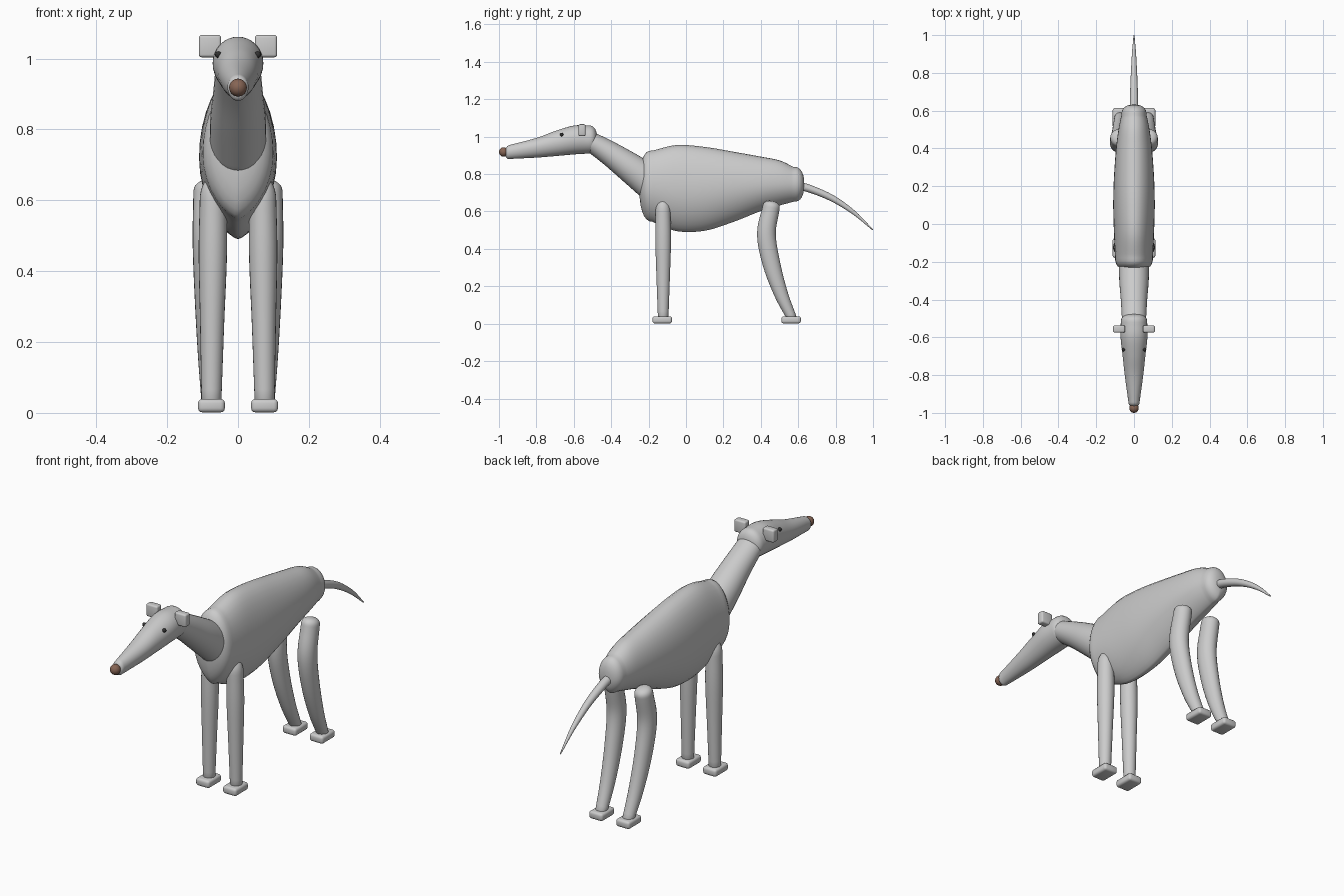
import bpy, bmesh, math
from mathutils import Vector

if "Cube" in bpy.data.objects:
    bpy.data.objects.remove(bpy.data.objects["Cube"])


def finish(name, bm, mat=None, smooth=True):
    bmesh.ops.recalc_face_normals(bm, faces=bm.faces)
    me = bpy.data.meshes.new(name)
    bm.to_mesh(me)
    bm.free()
    ob = bpy.data.objects.new(name, me)
    bpy.context.collection.objects.link(ob)
    for p in me.polygons:
        p.use_smooth = smooth
    if mat:
        me.materials.append(mat)
    return ob


def material(name, rgb):
    m = bpy.data.materials.new(name)
    m.diffuse_color = (*rgb, 1)
    m.use_nodes = True
    m.node_tree.nodes["Principled BSDF"].inputs["Base Color"].default_value = m.diffuse_color
    return m


def spline(keys, steps=6):
    # Catmull-Rom through tuples (x, y, z, half width, up, down)
    ks = [Vector(k) for k in keys]
    ks = [2 * ks[0] - ks[1]] + ks + [2 * ks[-1] - ks[-2]]
    out = []
    for i in range(1, len(ks) - 2):
        a, b, c, d = ks[i - 1:i + 3]
        for s in range(steps):
            t = s / steps
            out.append(0.5 * (2 * b + (c - a) * t + (2 * a - 5 * b + 4 * c - d) * t * t
                              + (3 * b - a - 3 * c + d) * t ** 3))
    return out + [ks[-2]]


def loft(name, keys, caps, power=1.0, upright=False, n=32):
    # Skin of egg-shaped rings with rounded ends; caps = ((depth, roundness), ...)
    pts = spline(keys)
    pos = [Vector(p[:3]) for p in pts]
    last = len(pts) - 1
    rings = []
    for i, p in enumerate(pts):
        t = (pos[min(i + 1, last)] - pos[max(i - 1, 0)]).normalized()
        up = Vector((0, 0, 1)) if upright else Vector((1, 0, 0)).cross(t).normalized()
        rings.append((pos[i], up, p[3], p[4], p[5]))

    def cap(ring, direction, depth, q):
        c, up, w, u, d = ring
        out = []
        for k in range(1, 8):
            a = math.sin(k / 7 * math.pi / 2)
            s = max((1 - min(a, 1) ** q) ** (1 / q), 0.01) if k < 7 else 0.01
            out.append((c + direction * depth * a, up, w * s, u * s, d * s))
        return out

    first = cap(rings[0], (pos[0] - pos[1]).normalized(), *caps[0])
    end = cap(rings[-1], (pos[-1] - pos[-2]).normalized(), *caps[1])
    rings = first[::-1] + rings + end
    bm = bmesh.new()
    loops = []
    for c, up, w, u, d in rings:
        loop = []
        for j in range(n):
            a = 2 * math.pi * j / n
            cs, sn = math.cos(a), math.sin(a)
            x = w * math.copysign(abs(cs) ** (power if sn < 0 else 1), cs)
            loop.append(bm.verts.new(c + Vector((x, 0, 0)) + up * sn * (u if sn > 0 else d)))
        loops.append(loop)
    for a, b in zip(loops, loops[1:]):
        for j in range(n):
            bm.faces.new((a[j], a[(j + 1) % n], b[(j + 1) % n], b[j]))
    bm.faces.new(loops[0])
    bm.faces.new(loops[-1])
    return finish(name, bm)


def upright_keys(rows):
    # rows: y, widest height, half width, top, bottom
    return [(0, y, m, w, t - m, m - b) for y, m, w, t, b in rows]


def block(name, loc, size, bevel):
    bm = bmesh.new()
    bmesh.ops.create_cube(bm, size=1)
    bmesh.ops.scale(bm, vec=size, verts=bm.verts)
    bmesh.ops.bevel(bm, geom=bm.edges[:], offset=bevel, segments=3, profile=0.5, affect='EDGES')
    bmesh.ops.translate(bm, vec=loc, verts=bm.verts)
    ob = finish(name, bm)
    bpy.ops.object.select_all(action='DESELECT')
    ob.select_set(True)
    bpy.context.view_layer.objects.active = ob
    bpy.ops.object.shade_smooth_by_angle(angle=math.radians(35))


def ball(name, loc, r, mat):
    bm = bmesh.new()
    bmesh.ops.create_uvsphere(bm, u_segments=24, v_segments=14, radius=r)
    bmesh.ops.translate(bm, vec=loc, verts=bm.verts)
    finish(name, bm, mat)


brown = material("nose_brown", (0.24, 0.13, 0.09))
dark = material("eye_dark", (0.03, 0.03, 0.03))

# Deep-chested body
loft("body", upright_keys([
    (-.18, .73, .100, .925, .545), (-.05, .72, .106, .955, .495), (.10, .72, .110, .945, .497),
    (.25, .73, .106, .920, .543), (.40, .74, .095, .893, .602), (.50, .745, .082, .873, .632),
    (.575, .745, .067, .838, .652)]), ((.07, 2.5), (.057, 2.5)), power=1.4, upright=True)

# Neck
loft("neck", [(0, -.19, .755, .080, .092, .092), (0, -.30, .835, .078, .079, .079),
              (0, -.40, .905, .070, .066, .066), (0, -.50, .968, .064, .054, .054)],
     ((.05, 2.5), (.02, 2.5)))

# Long tapering head
loft("head", upright_keys([
    (-.52, .985, .070, 1.060, .910), (-.60, .985, .071, 1.059, .905),
    (-.70, .965, .060, 1.030, .896), (-.80, .945, .049, .993, .888),
    (-.94, .920, .030, .956, .881)]), ((.045, 2.5), (.027, 2.5)), upright=True)
ball("nose", (0, -.975, .918), .025, brown)

# Drooping tail
loft("tail", [(0, .58, .745, .022, .022, .022), (0, .68, .715, .021, .020, .020),
              (0, .79, .666, .017, .017, .017), (0, .90, .592, .011, .011, .011),
              (0, .995, .505, .003, .003, .003)], ((.01, 2), (.006, 2)), n=20)

# Paired parts
for side, s in (("left", 1), ("right", -1)):
    loft("front_leg_" + side, [
        (s * .070, -.123, .60, .038, .040, .040), (s * .071, -.122, .45, .040, .042, .042),
        (s * .073, -.122, .25, .034, .036, .036), (s * .075, -.122, .03, .028, .028, .028)],
        ((.068, 2), (.005, 2)), n=24)
    loft("hind_leg_" + side, [
        (s * .084, .455, .62, .042, .046, .046), (s * .085, .430, .48, .043, .050, .050),
        (s * .083, .457, .32, .039, .047, .047), (s * .079, .508, .16, .034, .037, .037),
        (s * .075, .566, .03, .028, .026, .026)], ((.036, 2.5), (.005, 2)), n=24)
    block("front_foot_" + side, (s * .075, -.127, .0205), (.076, .104, .038), .012)
    block("hind_foot_" + side, (s * .075, .562, .0205), (.076, .104, .038), .012)
    block("ear_" + side, (s * .079, -.556, 1.035), (.063, .037, .063), .008)
    ball("eye_" + side, (s * .0555, -.665, 1.011), .0095, dark)
